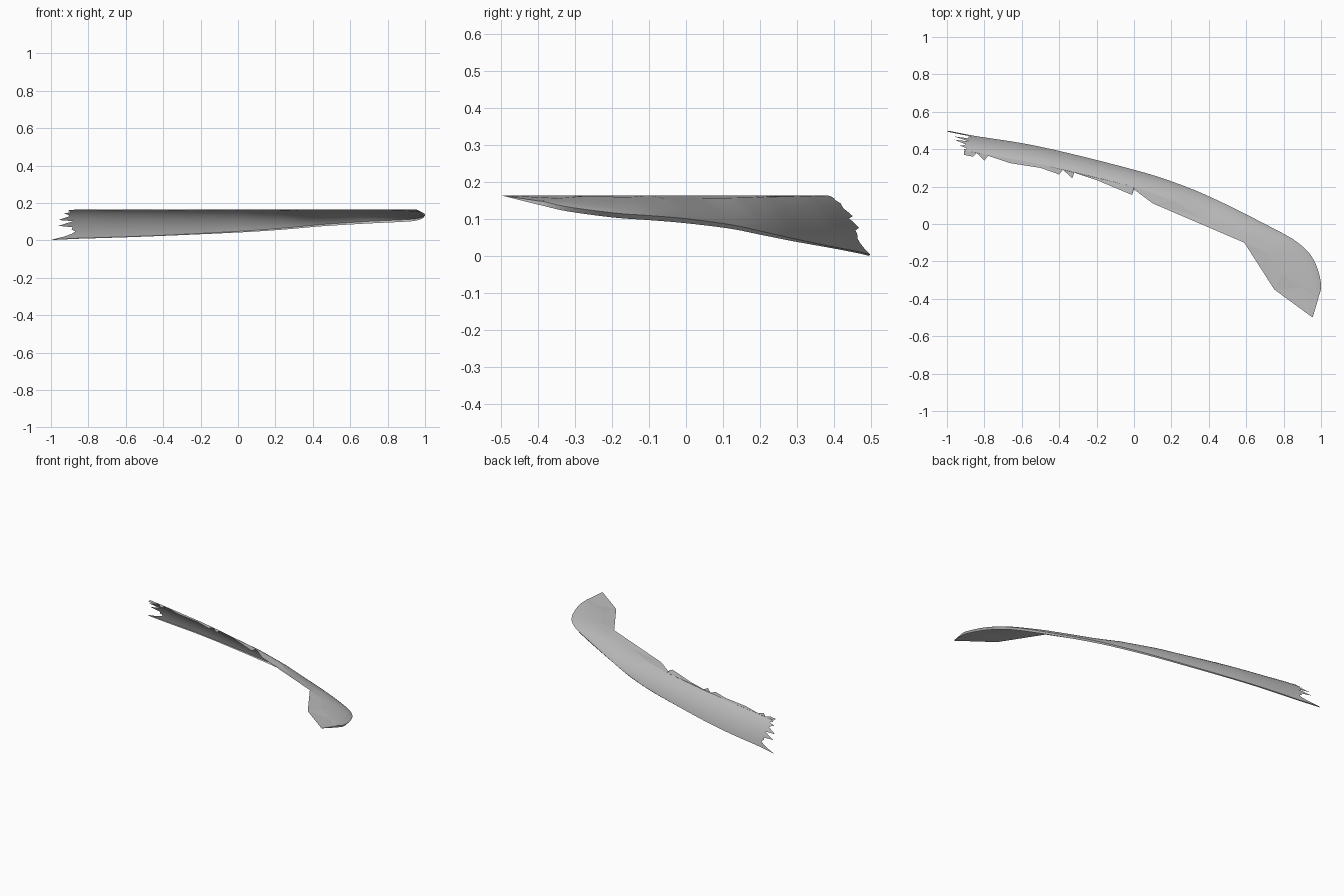
import bpy, bmesh, math
from mathutils import Vector

cube = bpy.data.objects.get("Cube")
if cube:
    bpy.data.objects.remove(cube)

grey = bpy.data.materials.new("plain grey")
grey.use_nodes = True
grey.diffuse_color = (0.5, 0.5, 0.5, 1)
grey.node_tree.nodes["Principled BSDF"].inputs["Base Color"].default_value = (0.5, 0.5, 0.5, 1)


def finish(bm, name, smooth):
    bmesh.ops.recalc_face_normals(bm, faces=bm.faces)
    if sum(f.normal.z * f.calc_area() for f in bm.faces) < 0:
        bmesh.ops.reverse_faces(bm, faces=bm.faces)
    mesh = bpy.data.meshes.new(name)
    bm.to_mesh(mesh)
    bm.free()
    mesh.materials.append(grey)
    obj = bpy.data.objects.new(name, mesh)
    bpy.context.collection.objects.link(obj)
    if smooth:
        bpy.ops.object.select_all(action="DESELECT")
        obj.select_set(True)
        bpy.context.view_layer.objects.active = obj
        bpy.ops.object.shade_smooth_by_angle(angle=math.radians(35))


def smooth_point(pts, i, t):
    """Catmull-Rom point between pts[i] and pts[i + 1]."""
    b, c = pts[i], pts[i + 1]
    a = pts[i - 1] if i else b * 2 - c
    d = pts[i + 2] if i + 2 < len(pts) else c * 2 - b
    return (b * 2 + (c - a) * t + (a * 2 - b * 5 + c * 4 - d) * t**2
            + (b * 3 - a - c * 3 + d) * t**3) / 2


# Paired guide points of the lower outer edge and the upper crease
outer = [Vector(p) for p in (
    (-.87, .474, .008), (-.5, .413, .02), (0, .29, .042), (.25, .21, .058), (.45, .125, .075),
    (.7, 0, .09), (.87, -.095, .098), (.96, -.19, .105), (1, -.32, .122), (.985, -.4, .14))]
crease = [Vector(p) for p in (
    (-.87, .385, .164), (-.5, .32, .163), (0, .2, .16), (.22, .12, .158), (.35, .035, .157),
    (.6, -.06, .157), (.71, -.15, .16), (.79, -.27, .163), (.9, -.343, .157), (.985, -.4, .15))]

# Curved shell with a narrow turned-under lip
STEPS, ROWS = 6, 16
sections = []
for i in range(len(outer) - 1):
    last = i == len(outer) - 2
    for s in range(STEPS + last):
        t = s / STEPS
        low, top = smooth_point(outer, i, t), crease[i].lerp(crease[i + 1], t)
        inward = Vector((top.x - low.x, top.y - low.y, 0))
        lip = .003 + .009 * min(1, max(0, (low.x + .4) / 1.1))
        edge = low + Vector((0, 0, min(lip, top.z - low.z)))
        section = [low + inward * .07]
        for k in range(ROWS + 1):
            u = k / ROWS
            a = u * math.pi / 2
            across = (u + 1 - math.cos(a)) / 2
            rise = (u + math.sin(a)) / 2
            p = edge + inward * across
            p.z = edge.z + (top.z - edge.z) * rise
            section.append(p)
        sections.append(section)

# Torn end: length of each tooth from the lip up to the crease
teeth = [.13, .12, .06, .02, 0, .02, .015, .09, .05, .01, .09, .06, .03, .04, .06, .02, .04, .03]
torn = [p + Vector((-1, .2, -.05)) * d for p, d in zip(sections[0], teeth)]
sections.insert(0, torn)

bm = bmesh.new()
grid = [[bm.verts.new(p) for p in sec] for sec in sections]
for a, b in zip(grid, grid[1:]):
    for k in range(len(a) - 1):
        bm.faces.new((a[k], a[k + 1], b[k + 1], b[k]))
bmesh.ops.remove_doubles(bm, verts=bm.verts, dist=.0002)
finish(bm, "curved_shell", True)

# Flat inner flange with a ragged edge
ragged = [(-.91, .37), (-.86, .36), (-.84, .38), (-.8, .34), (-.78, .365), (-.66, .325), (-.5, .3),
          (-.4, .265), (-.38, .29), (-.33, .245), (-.32, .275), (-.2, .235), (-.01, .155),
          (0, .185), (.1, .11), (.59, -.1), (.75, -.35), (.955, -.5)]
bm = bmesh.new()
start = Vector((-.91, .393, .164))
rim = [bm.verts.new(p) for p in [start] + crease]
edge = [bm.verts.new((x, y, .165)) for x, y in ragged]
face = bm.faces.new(rim + edge[::-1])
bmesh.ops.triangulate(bm, faces=[face])
# Small end piece that closes the lip at the tip
bm.faces.new((rim[-1], edge[-1], bm.verts.new(outer[-1])))
finish(bm, "inner_flange", False)
